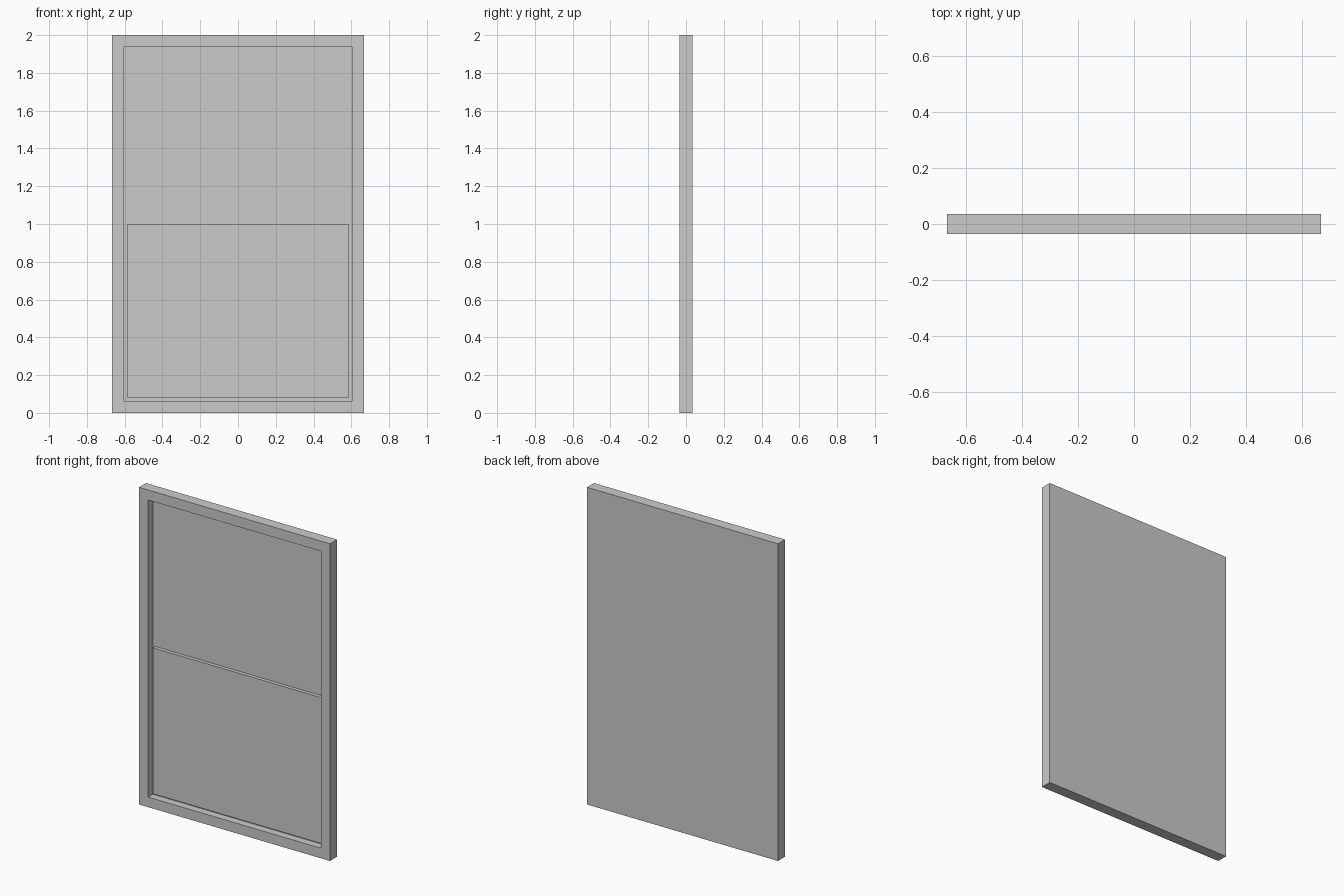
import bpy, bmesh
from mathutils import Matrix, Vector

if "Cube" in bpy.data.objects:
    bpy.data.objects.remove(bpy.data.objects["Cube"])

W, D, H = 1.332, 0.07, 2.0     # overall size
BORDER = 0.09                  # frame face width
UPPER_DEPTH, LOWER_DEPTH = 0.047, 0.024
EMBED = 0.01                   # overlap hidden inside the frame


def box_bmesh(lo, hi):
    lo, hi = Vector(lo), Vector(hi)
    bm = bmesh.new()
    mat = Matrix.Translation((lo + hi) / 2) @ Matrix.Diagonal((*(hi - lo), 1))
    bmesh.ops.create_cube(bm, size=1, matrix=mat)
    bm.normal_update()
    return bm


def finish(bm, name):
    bmesh.ops.recalc_face_normals(bm, faces=bm.faces[:])
    mesh = bpy.data.meshes.new(name)
    bm.to_mesh(mesh)
    bm.free()
    obj = bpy.data.objects.new(name, mesh)
    bpy.context.collection.objects.link(obj)
    return obj


# Window frame: slab with a recess in the front whose floor is the upper pane
bm = box_bmesh((-W / 2, -D / 2, 0), (W / 2, D / 2, H))
front = min(bm.faces, key=lambda f: f.calc_center_median().y)
bmesh.ops.inset_region(bm, faces=[front], thickness=BORDER, depth=0)
floor = bmesh.ops.extrude_discrete_faces(bm, faces=[front])["faces"][0]
bmesh.ops.translate(bm, verts=floor.verts[:], vec=(0, UPPER_DEPTH, 0))
finish(bm, "window_frame")

# Lower sash: stands forward of the upper pane, edges let into the frame
half = W / 2 - BORDER + EMBED
bm = box_bmesh((-half, -D / 2 + LOWER_DEPTH, BORDER - EMBED),
               (half, -D / 2 + UPPER_DEPTH + EMBED, H / 2))
finish(bm, "lower_sash")
